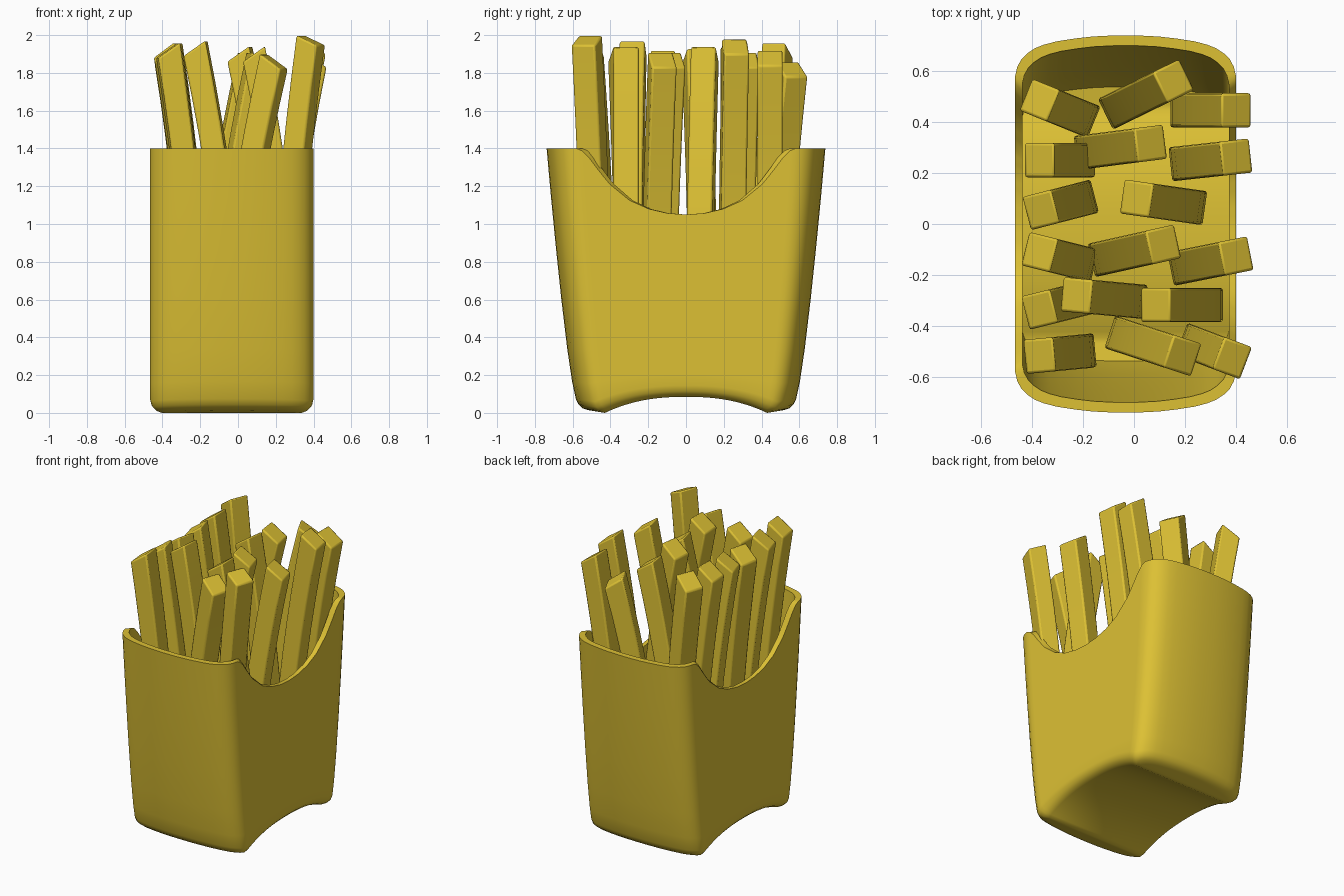
import bpy, bmesh, math

if "Cube" in bpy.data.objects:
    bpy.data.objects.remove(bpy.data.objects["Cube"])

mat = bpy.data.materials.new("golden yellow")
mat.diffuse_color = (0.72, 0.53, 0.034, 1)
mat.use_nodes = True
mat.node_tree.nodes["Principled BSDF"].inputs["Base Color"].default_value = mat.diffuse_color


def interp(pts, v):
    if v <= pts[0][0]:
        return pts[0][1]
    for (a, b), (c, d) in zip(pts, pts[1:]):
        if v <= c:
            return b + (d - b) * (v - a) / (c - a)
    return pts[-1][1]


def finish(bm, name):
    bmesh.ops.recalc_face_normals(bm, faces=bm.faces)
    me = bpy.data.meshes.new(name)
    bm.to_mesh(me)
    bm.free()
    me.materials.append(mat)
    ob = bpy.data.objects.new(name, me)
    bpy.context.collection.objects.link(ob)
    bpy.ops.object.select_all(action='DESELECT')
    ob.select_set(True)
    bpy.context.view_layer.objects.active = ob
    return ob


# --- carton: tapered rounded box, scooped sides, arched base ---
XC, HX, HY = -0.033, 0.432, 0.738
DEPTH = [(0, .57), (.05, .577), (.1, .59), (.2, .61), (.4, .637), (.6, .66), (1.0, .702), (1.4, HY)]
SCOOP = [(0, 1.05), (.1, 1.057), (.2, 1.08), (.3, 1.125), (.4, 1.21),
         (.45, 1.275), (.5, 1.35), (.53, 1.385), (.56, 1.4)]
END = [(.05, HY), (.13, .734), (.2, .726), (.27, .715), (.32, .702), (.355, .688),
       (.385, .668), (.408, .645), (.424, .615), (HX, .58)]


def base_z(yn):
    y = abs(yn) * 0.78
    if y < .48:
        return .085 * (1 - (y / .48) ** 2.3)
    return (y - .48) * .15


def build_carton():
    half = [(x, -y) for x, y in END]
    half += [(HX, -.55 + 1.1 * i / 32) for i in range(33)]
    half += [(x, y) for x, y in reversed(END)]
    n = len(half)
    outline = half + [(-x, y) for x, y in reversed(half)]
    bm = bmesh.new()

    def ring(height, ix, iy):
        out = []
        for xn, yn in outline:
            z = height(base_z(yn), interp(SCOOP, abs(yn) * .97))
            y = yn * (interp(DEPTH, z) - iy) / HY
            out.append(bm.verts.new((XC + xn * (HX - ix) / HX, y, z)))
        return out

    rings = []
    for dz, inset in ((0, .055), (.01, .027), (.03, .007)):
        rings.append(ring(lambda b, t: b + dz, inset, inset))
    steps = (0, .07, .2, .4, .6, .8, 1)
    for f in steps:
        rings.append(ring(lambda b, t: b + .06 + (t - b - .06) * f, 0, 0))
    for f in reversed(steps):
        rings.append(ring(lambda b, t: b + .035 + (t - b - .035) * f, .028, .04))
    for a, b in zip(rings, rings[1:]):
        for i in range(2 * n):
            j = (i + 1) % (2 * n)
            bm.faces.new((a[i], a[j], b[j], b[i]))
    # underside and inner floor
    for r in (rings[0], rings[-1]):
        for i in range(n - 1):
            bm.faces.new((r[i], r[i + 1], r[2 * n - 2 - i], r[2 * n - 1 - i]))
    finish(bm, "carton")
    bpy.ops.object.shade_smooth_by_angle(angle=math.radians(35))


# --- fries: bent bars leaning outward, with slanted ends ---
def build_fry(k, tx, ty, tz, bx, by, slant=.7):
    yaw = math.atan2(ty - by, tx - bx)
    c, s = math.cos(yaw), math.sin(yaw)
    bm = bmesh.new()
    z0, w, d, rings = .25, .058, .067, []
    for i in range(9):
        t = i / 8
        u = t ** 1.6
        cx, cy, cz = bx + (tx - bx) * u, by + (ty - by) * u, z0 + (tz - z0) * t
        r = []
        for lx, ly in ((-w, -d), (w, -d), (w, d), (-w, d)):
            r.append(bm.verts.new((cx + lx * c - ly * s, cy + lx * s + ly * c,
                                   cz - lx * slant * t)))
        rings.append(r)
    for a, b in zip(rings, rings[1:]):
        for i in range(4):
            j = (i + 1) % 4
            bm.faces.new((a[i], a[j], b[j], b[i]))
    bm.faces.new(rings[0])
    bm.faces.new(rings[-1])
    ob = finish(bm, "fry_%02d" % k)
    m = ob.modifiers.new("soft edges", 'BEVEL')
    m.width, m.segments, m.limit_method = .01, 2, 'ANGLE'
    m.angle_limit = math.radians(30)
    bpy.ops.object.shade_smooth_by_angle(angle=math.radians(30))


# top x, y, z, then foot x, y
FRIES = [
    # left row
    (-.37, .485, 1.92, -.21, .42), (-.37, .25, 1.90, -.21, .25), (-.365, .055, 1.89, -.21, .095),
    (-.37, -.11, 1.88, -.21, -.15), (-.37, -.335, 1.90, -.21, -.295), (-.37, -.515, 1.92, -.21, -.50),
    # middle row
    (.155, .56, 1.82, -.06, .455), (.065, .315, 1.87, -.17, .285), (.01, .10, 1.90, .22, .07),
    (.115, -.08, 1.87, -.11, -.13), (-.225, -.28, 1.93, -.01, -.30), (.085, -.317, 1.90, .29, -.317),
    (.19, -.515, 1.86, -.04, -.44),
    # right row
    (.40, .445, 1.88, .20, .445), (.40, .262, 1.94, .20, .24), (.40, -.125, 1.87, .20, -.165),
    (.385, -.525, 1.972, .24, -.47, .45),
]

build_carton()
for k, f in enumerate(FRIES, 1):
    build_fry(k, *f)
